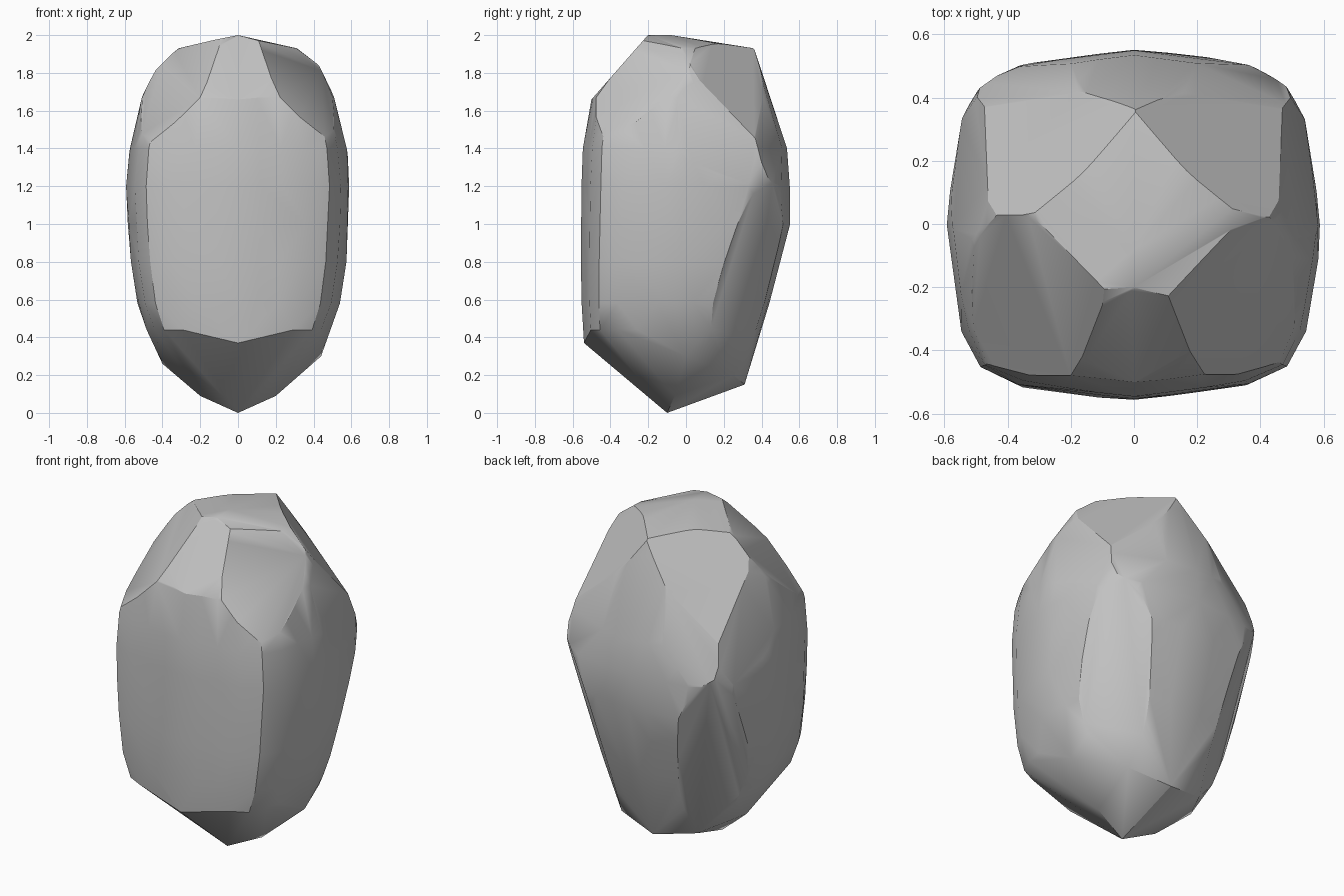
import bpy
import bmesh
import random
from math import cos, sin, pi, radians
from mathutils import Vector

random.seed(4)
if "Cube" in bpy.data.objects:
    bpy.data.objects.remove(bpy.data.objects["Cube"], do_unlink=True)


def flat_material(name, colour):
    material = bpy.data.materials.new(name)
    material.use_nodes = True
    material.diffuse_color = colour
    material.node_tree.nodes["Principled BSDF"].inputs["Base Color"].default_value = colour
    return material


def boxy_ring(height, half_width, front, back, segments=32, power=3.4):
    """Points of a rough rounded rectangle with slightly peaked sides."""
    middle, depth = (front + back) / 2, (back - front) / 2
    points = []
    for step in range(segments):
        angle = 2 * pi * step / segments
        c, s = cos(angle), sin(angle)
        radius = (abs(c) ** power + abs(s) ** power) ** (-1 / power)
        radius *= 1 - 0.04 * sin(4 * angle) ** 2
        radius *= random.uniform(0.985, 1)
        points.append((half_width * radius * c, middle + depth * radius * s, height))
    return points


def wrap_hull(points):
    """A fresh mesh holding only the convex skin of the points."""
    bm = bmesh.new()
    for point in points:
        bm.verts.new(point)
    bmesh.ops.remove_doubles(bm, verts=bm.verts[:], dist=0.006)
    bmesh.ops.convex_hull(bm, input=bm.verts[:])
    loose = [v for v in bm.verts if not v.link_faces]
    bmesh.ops.delete(bm, geom=loose, context="VERTS")
    return bm


def chip(bm, normal, offset):
    """Slice off everything beyond the plane normal . p = offset."""
    normal = Vector(normal)
    bmesh.ops.bisect_plane(
        bm, geom=bm.verts[:] + bm.edges[:] + bm.faces[:],
        plane_co=normal * (offset / normal.length_squared),
        plane_no=normal.normalized(), clear_outer=True)
    chipped = wrap_hull([v.co.copy() for v in bm.verts])
    bm.free()
    return chipped


# Body sections: height, half width, front, back
sections = [
    (0.44, 0.485, -0.545, 0.395),
    (0.58, 0.54, -0.557, 0.445),
    (0.8, 0.575, -0.562, 0.505),
    (1.0, 0.59, -0.56, 0.558),
    (1.2, 0.597, -0.555, 0.55),
    (1.4, 0.58, -0.547, 0.535),
    (1.67, 0.515, -0.505, 0.445),
    (1.84, 0.43, -0.37, 0.395),
    (1.93, 0.315, -0.28, 0.365),
]
points = [p for section in sections for p in boxy_ring(*section)]

# Keel below and crown above
points += [(0, -0.54, 0.37), (0, -0.1, 0), (0, 0.31, 0.15)]
points += [(0.44, 0, 0.3), (-0.4, 0, 0.26)]
for side in (1, -1):
    points += [(side * 0.2, -0.06, 0.09), (side * 0.25, 0.25, 0.2)]
points += [(0, -0.2, 2), (0, -0.08, 2), (0, 0.36, 1.93)]
points += [(0.11, -0.24, 1.97), (-0.15, -0.21, 1.97)]
bm = wrap_hull(points)

# Broken facets on both sides, a little deeper on the right
for side, depth in ((1, 0), (-1, 0.02)):
    facets = [
        ((side, 1, 1), 2.29 - depth / 2),          # back shoulder
        ((side, -0.75, 1), 2.25 - depth),          # front shoulder
        ((side * 0.45, 1, 0.35), 1.087),           # upper back
        ((side, 0.23, 0.26), 0.932),               # upper flank
        ((side, -1, 0), 0.94),                     # front corner
        ((side, -1, -0.8), 0.52),                  # lower front corner
        ((side, 1, -0.4), 0.42),                   # lower back corner
    ]
    for normal, offset in facets:
        bm = chip(bm, normal, offset)
bm = chip(bm, (0, -1.14, 1), 2.23)

bmesh.ops.recalc_face_normals(bm, faces=bm.faces[:])
mesh = bpy.data.meshes.new("boulder")
bm.to_mesh(mesh)
bm.free()

boulder = bpy.data.objects.new("boulder", mesh)
bpy.context.collection.objects.link(boulder)
mesh.materials.append(flat_material("stone grey", (0.54, 0.54, 0.54, 1)))

# Soft shading that keeps the strongest breaks sharp
bpy.ops.object.select_all(action="DESELECT")
boulder.select_set(True)
bpy.context.view_layer.objects.active = boulder
bpy.ops.object.shade_smooth_by_angle(angle=radians(30))
